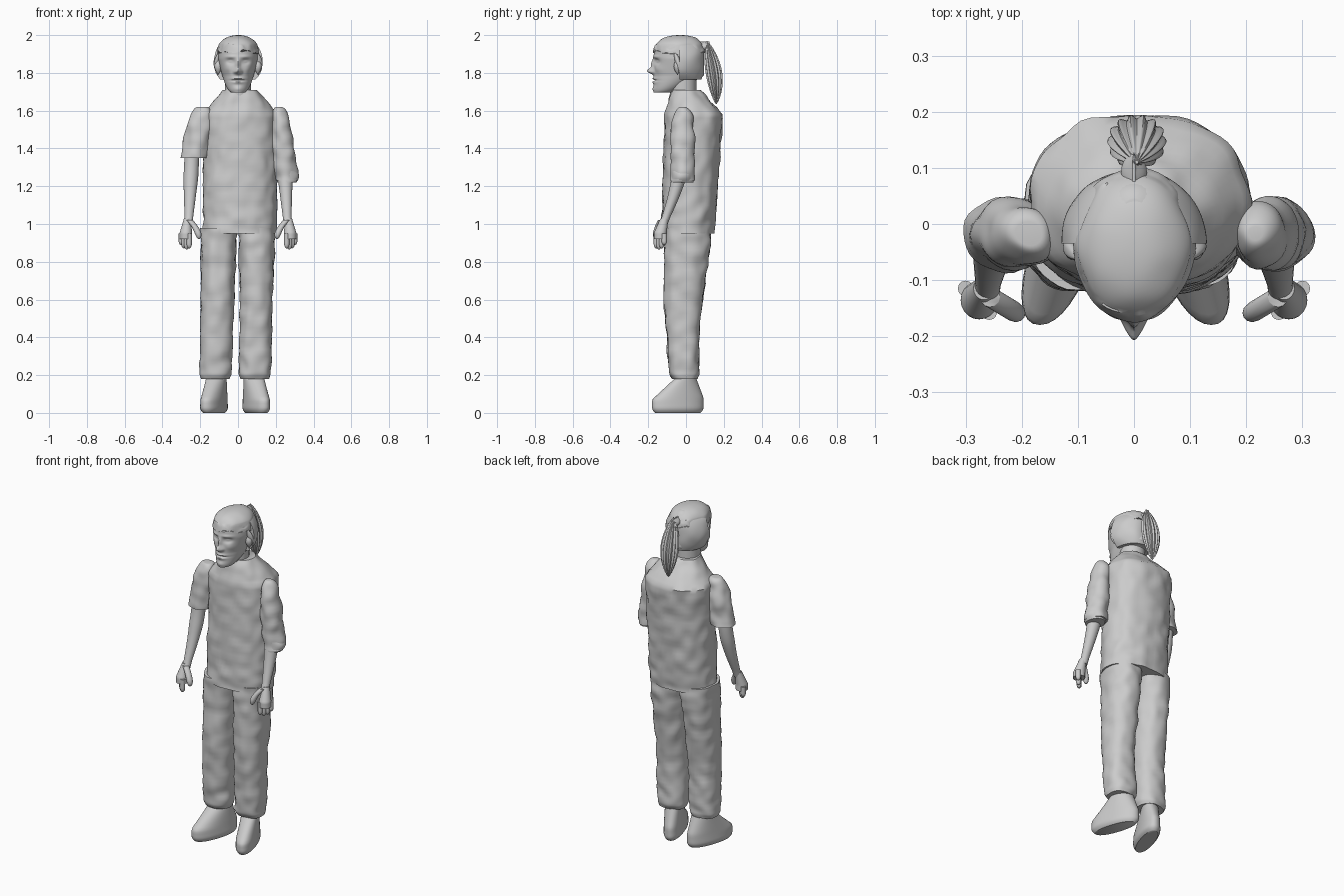
import bpy, bmesh, math
from mathutils import Vector, Matrix, noise

if "Cube" in bpy.data.objects:
    bpy.data.objects.remove(bpy.data.objects["Cube"], do_unlink=True)

tone = (0.6, 0.6, 0.6, 1)
grey = bpy.data.materials.new("plain grey")
grey.use_nodes = True
grey.diffuse_color = tone
grey.node_tree.nodes["Principled BSDF"].inputs["Base Color"].default_value = tone


def ramp(value, start, end):
    """Rise from 0 to 1 between start and end."""
    return min(1, max(0, (value - start) / (end - start)))


def bell(value, middle, width):
    return math.exp(-((value - middle) / width) ** 2)


def dome(value, start, power):
    """Stay at 1, then round off to 0 at the top."""
    return math.sqrt(1 - ramp(value, start, 1) ** power)


def loft(name, low, high, section, side=1, sides=32, rings=24,
         wrinkle=0, ridges=0, power=2, shape=None):
    """Stack rings from low to high; section(t) gives centre x, half width, front y, back y."""
    bm = bmesh.new()
    stack = []
    for i in range(rings + 1):
        t = (1 - math.cos(math.pi * i / rings)) / 2
        x, half, front, back = section(t)
        middle = Vector((x * side, (front + back) / 2, low + (high - low) * t))
        half = max(half, .003)
        depth = max((back - front) / 2, .003)
        ring = []
        for k in range(sides):
            angle = math.tau * k / sides
            c, s = math.cos(angle), math.sin(angle)
            offset = Vector((math.copysign(abs(c) ** (2 / power), c) * half,
                             math.copysign(abs(s) ** (2 / power), s) * depth, 0))
            if ridges:
                offset *= 1 + math.cos(ridges * angle) / 10
            if wrinkle:
                offset += offset.normalized() * noise.noise((offset + middle) * 16) * wrinkle
            point = middle + offset
            ring.append(bm.verts.new(shape(point) if shape else point))
        stack.append(ring)
    for lower, upper in zip(stack, stack[1:]):
        for k in range(sides):
            n = (k + 1) % sides
            bm.faces.new((lower[k], lower[n], upper[n], upper[k]))
    bm.faces.new(stack[0])
    bm.faces.new(stack[-1])
    bmesh.ops.recalc_face_normals(bm, faces=bm.faces)
    mesh = bpy.data.meshes.new(name)
    bm.to_mesh(mesh)
    bm.free()
    mesh.materials.append(grey)
    part = bpy.data.objects.new(name, mesh)
    bpy.context.collection.objects.link(part)
    bpy.ops.object.select_all(action='DESELECT')
    part.select_set(True)
    bpy.context.view_layer.objects.active = part
    bpy.ops.object.shade_smooth_by_angle(angle=math.radians(45))


def tube(x, y, radius):
    """Section of a round limb."""
    return x, radius, y - radius, y + radius


# Shirt body, sloping in to the collar
def shirt(t):
    top = ramp(t, .83, 1)
    return .01, .195 - .105 * top, -.13 + .02 * t + .035 * top, .15 + .055 * t - .13 * top


loft("shirt_body", .95, 1.71, shirt, sides=64, rings=48, wrinkle=.01, power=2.3)
loft("neck", 1.65, 1.8, lambda t: tube(0, -.015, .07))


# Trousers with rounded cuffs
def trousers(name, side, ankle):
    def leg(t):
        cuff = .012 * (1 - ramp(t, 0, .03))
        x = ankle + (.1 - ankle) * t
        half = .086 + .012 * ramp(t, .5, 1) - cuff
        return x, half, -.085 - .03 * ramp(t, 0, .5) + cuff, .07 + .06 * ramp(t, .35, .9) - cuff

    loft(name, .18, .98, leg, side, sides=40, rings=48, wrinkle=.01, power=2.3)


# Shoes with the toes turned outward
def shoe(name, side, ankle):
    def foot(t):
        sole = .016 * (1 - ramp(t, 0, .15)) ** 2
        front = -.18 + .14 * ramp(t, .35, 1) + sole
        return ankle, .06 - .01 * t - sole, front, .093 - .045 * ramp(t, .4, 1) - sole

    def splay(point):
        point.x -= side * .3 * (point.y + .02)
        return point

    loft(name, 0, .2, foot, side, power=2.2, shape=splay)


# Sleeves rounding off at the shoulder
def sleeve(name, side, hem, elbow, shoulder, width):
    def cloth(t):
        round_off = .3 + .7 * dome(t, .45, 2)
        return (elbow + (shoulder - elbow) * t, width * round_off,
                -.015 - .066 * round_off, -.015 + .06 * round_off)

    loft(name, hem, 1.62, cloth, side, rings=32, wrinkle=.012)


# Face relief: x, z, half width, half height, push forward
relief = {
    "nose tip": (0, 1.81, .015, .015, .034),
    "nose bridge": (0, 1.845, .011, .03, .015),
    "nostril": (.016, 1.805, .008, .008, .01),
    "eye socket": (.04, 1.86, .02, .013, -.017),
    "eyeball": (.04, 1.86, .013, .006, .009),
    "brow": (.04, 1.885, .03, .008, .006),
    "cheek": (.055, 1.82, .02, .02, .006),
    "upper lip": (0, 1.77, .03, .006, .008),
    "mouth line": (0, 1.76, .036, .004, -.009),
    "lower lip": (0, 1.75, .026, .008, .008),
    "chin": (0, 1.715, .025, .014, .007),
}


def sculpt(point):
    if point.y < -.04:
        for x, z, width, height, push in relief.values():
            point.y -= push * bell(abs(point.x), x, width) * bell(point.z, z, height)
    return point


# Head with a narrow jaw and a round crown
def skull(t):
    crown = dome(t, .6, 3.5)
    jaw = .03 + .075 * math.sqrt(ramp(t, 0, .6))
    return 0, jaw * crown, -.03 - .14 * crown, -.03 + .125 * crown - .16 * (1 - ramp(t, 0, .3))


loft("head", 1.695, 1.995, skull, sides=128, rings=90, shape=sculpt)


# Hair on the crown, lower at the temples
def crown_hair(t):
    x, half, front, back = skull(.75 + t / 4)
    return x, half + .006, front - .006, back + .006


def hairline(point):
    if point.z < 1.95:
        point.z -= noise.noise(point * 30) / 50 + max(0, abs(point.x) - .06) / 4
    return point


loft("crown_hair", 1.915, 2, crown_hair, sides=64, wrinkle=.007, shape=hairline)


# Back hair shell with a flat front edge
def back_hair(t):
    swell = math.sqrt(1 - ((t - .42) / .6) ** 2)
    back = -.035 + .133 * swell ** .4
    return 0, .13 * swell, -.07 - back, back


def flat_front(point):
    point.y = max(point.y, -.035)
    return point


loft("back_hair", 1.765, 1.99, back_hair, sides=64, wrinkle=.004, shape=flat_front)


# Ponytail of ridged strands, pointed at both ends
def ponytail(t):
    swell = math.sin(math.pi * t) ** .7
    y = .16 - .05 * t * t
    return .005, .048 * swell, y - .041 * swell, y + .041 * swell


loft("ponytail", 1.635, 1.97, ponytail, sides=112, rings=40, ridges=14)
loft("hair_tie", 1.91, 1.965, lambda t: (0, .023 * math.sin(math.pi * t), .06, .125), sides=20)


# Bare forearm swinging forward to the wrist
def forearm(t):
    return tube(.262 - .02 * t, -.12 + .1 * math.sin(t * math.pi / 2), .023 + .016 * ramp(t, .1, .6))


def palm(t):
    wrist = ramp(t, .3, 1)
    return .276 - .008 * wrist, .033 - .015 * wrist, -.17 + .035 * wrist, -.102 + .008 * wrist


def thumb(t):
    return tube(.207 + .05 * t * t, -.16 + .03 * t * t, .018 * dome(1 - t, .6, 2))


def hand(label, side):
    loft(label + "_palm", .92, 1.03, palm, side, sides=20)
    loft(label + "_thumb", .92, 1.02, thumb, side, sides=12)
    for i in range(4):
        def finger(t):
            return tube(.258 + .014 * i, -.157 + .014 * i, .014 * dome(1 - t, .7, 2))

        loft(f"{label}_finger_{i + 1}", .865 + .006 * (i - 1) ** 2, .95, finger, side, sides=12, rings=12)


# Paired parts
for label, side, ankle in (("right", -1, .12), ("left", 1, .09)):
    trousers(label + "_trouser_leg", side, ankle)
    shoe(label + "_shoe", side, ankle)
    loft(label + "_forearm", 1, 1.4, forearm, side)
    hand(label, side)
    loft(label + "_ear", 1.79, 1.88, lambda t: tube(.105, -.045, .02 * math.sin(math.pi * t)), side, sides=16)
    loft(label + "_hair_tuft", 1.8, 1.92,
         lambda t: tube(.117 - .02 * t * t, -.035 - .03 * t * t, .015 * math.sin(math.pi * t)),
         side, sides=18, ridges=3)

sleeve("right_sleeve", -1, 1.35, .232, .185, .072)
sleeve("left_sleeve", 1, 1.23, .258, .217, .06)
loft("left_rolled_cuff", 1.22, 1.28,
     lambda t: (.26, .05 + .012 * math.sin(math.pi * t), -.078, .038), sides=32, wrinkle=.006)
